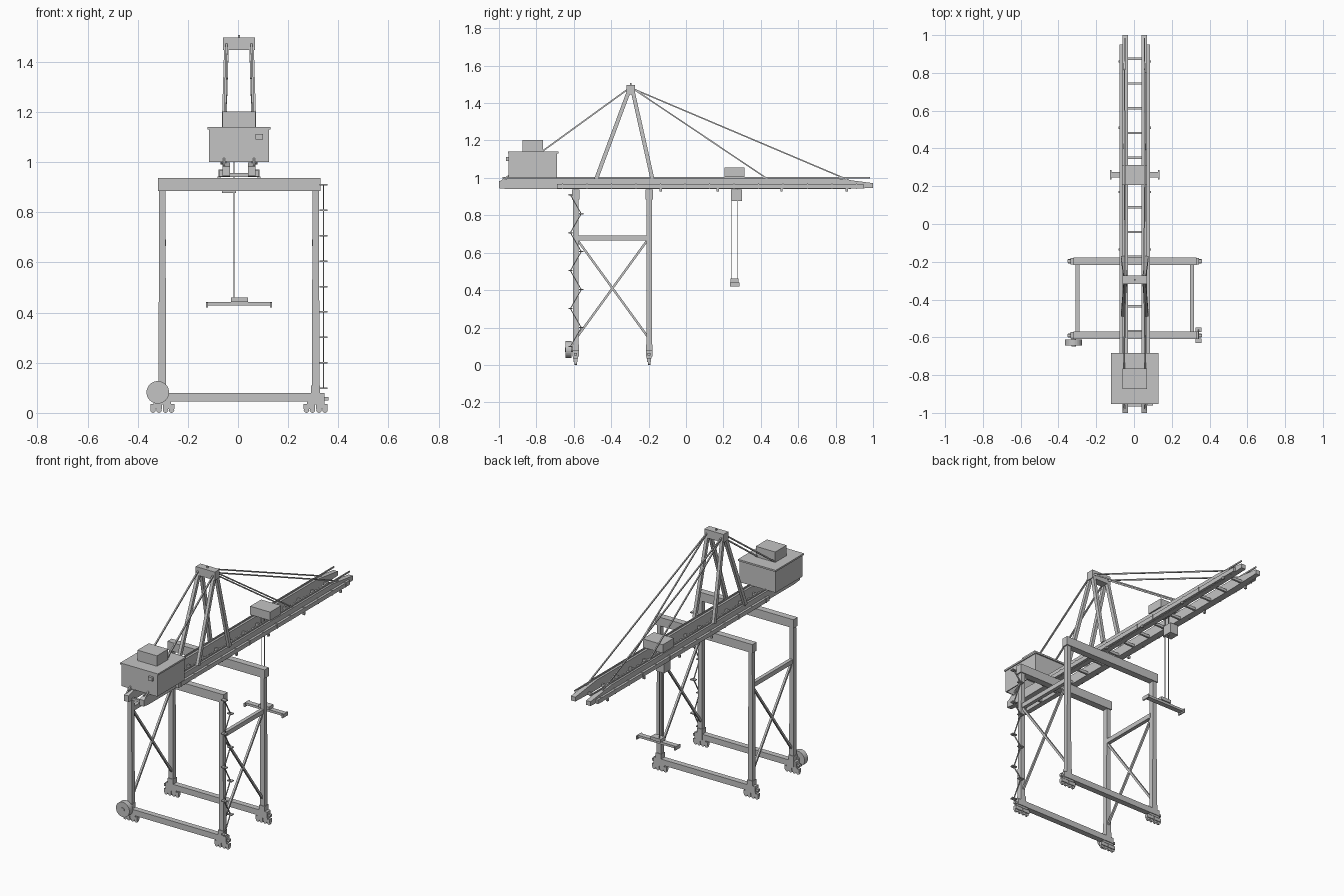
import bpy, bmesh, math
from mathutils import Vector

if "Cube" in bpy.data.objects:
    bpy.data.objects.remove(bpy.data.objects["Cube"])

grey = bpy.data.materials.new("crane_grey")
grey.diffuse_color = (0.55, 0.55, 0.55, 1)
grey.use_nodes = True
grey.node_tree.nodes["Principled BSDF"].inputs["Base Color"].default_value = grey.diffuse_color
CX = 0.004                      # centre line of the crane
SIDES = (-1, 1)


def finish(name, bm):
    bmesh.ops.recalc_face_normals(bm, faces=bm.faces)
    me = bpy.data.meshes.new(name)
    bm.to_mesh(me)
    bm.free()
    me.materials.append(grey)
    ob = bpy.data.objects.new(name, me)
    bpy.context.collection.objects.link(ob)
    return ob


def box(name, x0, x1, y0, y1, z0, z1):
    bm = bmesh.new()
    bmesh.ops.create_cube(bm, size=1)
    for v in bm.verts:
        v.co = (x1 if v.co.x > 0 else x0, y1 if v.co.y > 0 else y0,
                z1 if v.co.z > 0 else z0)
    return finish(name, bm)


def strut(name, a, b, w, h=None, w2=None):
    """Rectangular bar from a to b: w across x (or y), h across the other way."""
    a, b = Vector(a), Vector(b)
    h = h or w
    d = (b - a).normalized()
    ref = Vector((1, 0, 0)) if abs(d.x) < 0.9 else Vector((0, 1, 0))
    v = d.cross(ref).normalized()
    u = v.cross(d).normalized()
    bm = bmesh.new()
    rings = []
    for p, ww in ((a, w), (b, w2 or w)):
        rings.append([bm.verts.new(p + u * sx * ww / 2 + v * sy * h / 2)
                      for sx, sy in ((-1, -1), (1, -1), (1, 1), (-1, 1))])
    for i in range(4):
        j = (i + 1) % 4
        bm.faces.new((rings[0][i], rings[0][j], rings[1][j], rings[1][i]))
    bm.faces.new(rings[0])
    bm.faces.new(rings[1])
    return finish(name, bm)


def drum(name, c, r, depth, n=24):
    """Cylinder whose axle runs along y."""
    bm = bmesh.new()
    bmesh.ops.create_cone(bm, cap_ends=True, segments=n, radius1=r, radius2=r, depth=depth)
    for v in bm.verts:
        v.co = Vector((v.co.x, v.co.z, v.co.y)) + Vector(c)
    return finish(name, bm)


def side_profile(name, pts, x0, x1):
    """Extrude a y-z outline across x."""
    bm = bmesh.new()
    f = bm.faces.new([bm.verts.new((x0, y, z)) for y, z in pts])
    r = bmesh.ops.extrude_face_region(bm, geom=[f])
    for v in r["geom"]:
        if isinstance(v, bmesh.types.BMVert):
            v.co.x = x1
    return finish(name, bm)


# Portal frames: front and back, each with two legs, a top beam and a sill
for y in (-0.59, -0.197):
    box("portal_beam", -0.32, 0.33, y - 0.02, y + 0.02, 0.885, 0.937)
    box("sill_beam", -0.335, 0.345, y - 0.017, y + 0.017, 0.045, 0.08)
    for s in SIDES:
        x = CX + s * 0.306
        strut("leg", (x, y, 0.07), (x, y, 0.89), 0.031, 0.028, 0.025)
        box("leg_foot", x - 0.018, x + 0.018, y - 0.018, y + 0.018, 0.045, 0.11)
        # Bogies: saddle, two trucks, four wheels, end buffer
        box("bogie_saddle", x - 0.035, x + 0.035, y - 0.013, y + 0.013, 0.034, 0.05)
        for t in SIDES:
            xt = x + t * 0.025
            box("bogie_truck", xt - 0.023, xt + 0.023, y - 0.011, y + 0.011, 0.015, 0.036)
            for k in SIDES:
                drum("wheel", (xt + k * 0.012, y, 0.011), 0.011, 0.012, 12)
        xe = CX + s * 0.345
        box("buffer", xe - 0.012, xe + 0.012, y - 0.008, y + 0.008, 0.05, 0.064)

# Side bracing between the portal frames
for s in SIDES:
    x = CX + s * 0.303
    box("side_tie", x - 0.011, x + 0.011, -0.58, -0.205, 0.665, 0.692)
    strut("cross_brace", (x, -0.578, 0.665), (x, -0.208, 0.155), 0.012)
    strut("cross_brace", (x, -0.208, 0.665), (x, -0.578, 0.155), 0.012)

# Twin boom girders with outer walkways and top rails
girder = [(-1, 0.945), (-0.95, 0.94), (0.8, 0.94), (1, 0.946),
          (1, 0.972), (0.8, 0.998), (-0.95, 0.998), (-1, 0.982)]
for s in SIDES:
    xi, xo = CX + s * 0.036, CX + s * 0.066
    side_profile("girder", girder, min(xi, xo), max(xi, xo))
    xw = CX + s * 0.080
    box("walkway", min(xw, xo), max(xw, xo), -0.69, 0.95, 0.942, 0.967)
    xr = CX + s * 0.052
    box("trolley_rail", xr - 0.003, xr + 0.003, -0.98, 0.985, 0.996, 1.004)
    for i in range(13):
        yb = -0.66 + i * 0.131
        box("walkway_bracket", min(xw, xo) - 0.001, max(xw, xo) + 0.001,
            yb - 0.003, yb + 0.003, 0.94, 0.97)
    for yl in (-0.135, 0.17, 0.51, 0.86):
        box("boom_lamp", xw - 0.006, xw + 0.006, yl - 0.006, yl + 0.006, 0.928, 0.943)
for i in range(15):
    y = 0.875 - i * 0.131
    box("girder_tie", CX - 0.038, CX + 0.038, y - 0.006, y + 0.006, 0.941, 0.957)

# Mast head, mast legs and stay cables
box("mast_head", -0.06, 0.068, -0.318, -0.272, 1.447, 1.497)
box("mast_lamp", 0, 0.008, -0.299, -0.291, 1.495, 1.508)
for s in SIDES:
    top = CX + s * 0.05
    foot = CX + s * 0.064
    strut("mast_leg", (top, -0.305, 1.465), (foot, -0.48, 0.995), 0.018, 0.021)
    strut("mast_leg", (top, -0.285, 1.465), (foot, -0.18, 0.995), 0.018, 0.021)
    strut("inner_stay", (top, -0.28, 1.475), (CX + s * 0.055, 0.435, 0.995), 0.007)
    strut("outer_stay", (top, -0.28, 1.475), (CX + s * 0.055, 0.87, 0.988), 0.007)
    strut("back_stay", (top, -0.31, 1.475), (CX + s * 0.06, -0.985, 0.985), 0.008)

# Machinery house: four walls, open underneath, with roof and roof box
for s in SIDES:
    xs = CX + s * 0.117
    box("house_side_wall", xs - 0.003, xs + 0.003, -0.948, -0.69, 1.0, 1.132)
for y in (-0.945, -0.693):
    box("house_end_wall", -0.116, 0.124, y - 0.003, y + 0.003, 1.0, 1.132)
box("house_roof", -0.122, 0.13, -0.952, -0.682, 1.13, 1.14)
box("roof_box", -0.061, 0.069, -0.873, -0.765, 1.138, 1.203)
box("house_vent", 0.07, 0.1, -0.962, -0.945, 1.09, 1.112)

# Trolley, cabin, hoist ropes and spreader
box("trolley", -0.064, 0.07, 0.207, 0.313, 1.004, 1.055)
box("cabin", -0.064, -0.008, 0.24, 0.3, 0.877, 0.937)
for y in (0.245, 0.275):
    box("hoist_rope", -0.017, -0.014, y - 0.0015, y + 0.0015, 0.45, 1.01)
box("head_block", -0.028, 0.04, 0.238, 0.282, 0.442, 0.461)
box("spreader_beam", -0.127, 0.135, 0.245, 0.275, 0.428, 0.442)
for x in (-0.123, 0.131):
    box("spreader_end", x - 0.004, x + 0.004, 0.235, 0.285, 0.42, 0.441)

# Cable reel on the front sill
drum("cable_reel", (-0.32, -0.628, 0.082), 0.045, 0.033, 32)
drum("reel_hub", (-0.32, -0.625, 0.082), 0.012, 0.045, 12)

# Zigzag access stair with small landings beside the front right leg
landings = [(-0.618 if i % 2 == 0 else -0.56, 0.91 - i * 0.1015) for i in range(9)]
for i, (y, z) in enumerate(landings):
    box("stair_landing", 0.326, 0.357, y - 0.011, y + 0.011, z - 0.003, z + 0.003)
    if i:
        py, pz = landings[i - 1]
        strut("stair_flight", (0.341, py, pz), (0.341, y, z), 0.005, 0.005)
